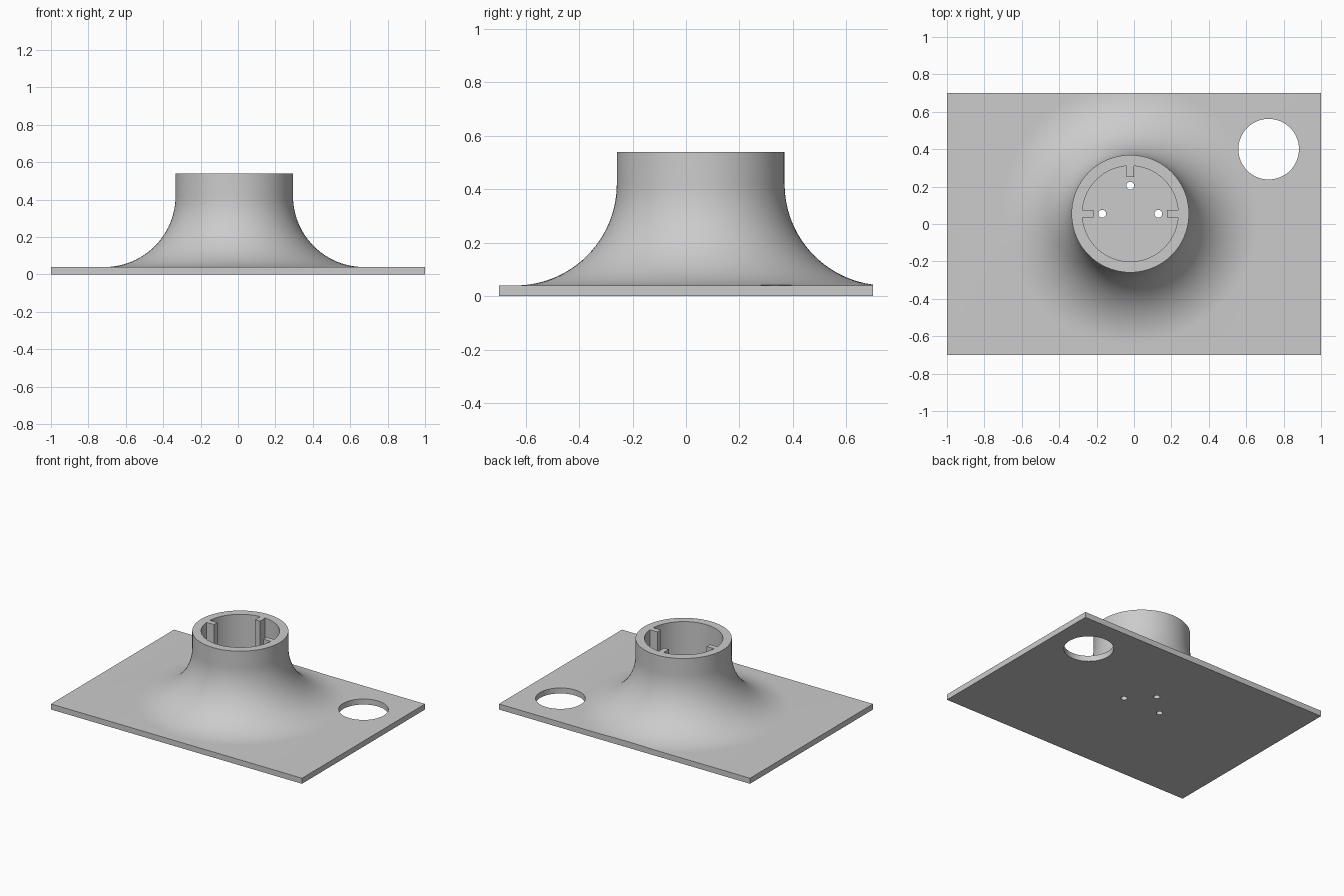
import bpy
import bmesh
from math import radians, sin, cos, pi
from mathutils import Matrix, Vector

cube = bpy.data.objects.get("Cube")
if cube:
    bpy.data.objects.remove(cube, do_unlink=True)

CX, CY = -0.02, 0.055        # socket axis
THICK, TOP = 0.04, 0.54      # plate thickness, rim height
R_OUT, R_IN, FILLET = 0.314, 0.256, 0.38

grey = bpy.data.materials.new("plain grey")
grey.use_nodes = True
colour = (0.6, 0.6, 0.6, 1)
grey.diffuse_color = colour
grey.node_tree.nodes["Principled BSDF"].inputs["Base Color"].default_value = colour


def finish(name, bm):
    bmesh.ops.recalc_face_normals(bm, faces=bm.faces)
    mesh = bpy.data.meshes.new(name)
    bm.to_mesh(mesh)
    bm.free()
    mesh.materials.append(grey)
    ob = bpy.data.objects.new(name, mesh)
    bpy.context.collection.objects.link(ob)
    return ob


def box(name, x, y, z):
    bm = bmesh.new()
    size = Vector((x[1] - x[0], y[1] - y[0], z[1] - z[0]))
    mid = Vector((sum(x), sum(y), sum(z))) / 2
    bmesh.ops.create_cube(bm, size=1, matrix=Matrix.Translation(mid) @ Matrix.Diagonal(size).to_4x4())
    return finish(name, bm)


def lathe(name, x, y, profile, steps):
    """Closed solid of revolution from (radius, height) points."""
    bm = bmesh.new()
    rings = []
    for r, z in profile:
        rings.append([bm.verts.new((x + r * cos(2 * pi * i / steps), y + r * sin(2 * pi * i / steps), z))
                      for i in range(steps)])
    for a, b in zip(rings, rings[1:]):
        for i in range(steps):
            j = (i + 1) % steps
            bm.faces.new((a[i], a[j], b[j], b[i]))
    bm.faces.new(rings[0])
    bm.faces.new(rings[-1])
    return finish(name, bm)


def combine(target, tool, operation):
    mod = target.modifiers.new("combine", 'BOOLEAN')
    mod.operation, mod.solver, mod.object = operation, 'EXACT', tool
    bpy.ops.object.select_all(action='DESELECT')
    bpy.context.view_layer.objects.active = target
    target.select_set(True)
    bpy.ops.object.modifier_apply(modifier=mod.name)
    bpy.data.objects.remove(tool, do_unlink=True)


# Base plate
base = box("socket_base", (-1, 1), (-0.7, 0.7), (0, THICK))

# Flared socket body, trimmed to the plate outline
arc = [(R_OUT + FILLET * (1 - sin(t)), THICK + FILLET * (1 - cos(t)))
       for t in (pi / 2 * i / 24 for i in range(25))]
socket = lathe("socket_body", CX, CY, [(R_OUT + FILLET, 0.01)] + arc + [(R_OUT, TOP)], 96)
combine(socket, box("trim", (-1, 1), (-0.7, 0.7), (-0.1, 1)), 'INTERSECT')
combine(base, socket, 'UNION')

# Socket pocket, leaving three upright key ribs on its wall
pocket = lathe("pocket", CX, CY, [(R_IN, THICK), (R_IN, TOP + 0.1)], 96)
for dx, dy in ((1, 0), (-1, 0), (0, 1)):
    near, far, half = R_IN - 0.06, R_IN + 0.03, 0.019
    xs = sorted((dx * near, dx * far)) if dx else (-half, half)
    ys = sorted((dy * near, dy * far)) if dy else (-half, half)
    rib = box("rib", [CX + v for v in xs], [CY + v for v in ys], (0, 1))
    combine(pocket, rib, 'DIFFERENCE')
combine(base, pocket, 'DIFFERENCE')

# Screw holes in the socket floor
for dx, dy in ((0.15, 0), (-0.15, 0), (0, 0.15)):
    hole = lathe("screw_hole", CX + dx, CY + dy, [(0.021, -0.1), (0.021, 0.2)], 32)
    combine(base, hole, 'DIFFERENCE')

# Large round hole near the back corner
combine(base, lathe("corner_hole", 0.72, 0.4, [(0.162, -0.1), (0.162, 0.2)], 64), 'DIFFERENCE')

bpy.ops.object.select_all(action='DESELECT')
base.select_set(True)
bpy.context.view_layer.objects.active = base
bpy.ops.object.shade_smooth_by_angle(angle=radians(30))
